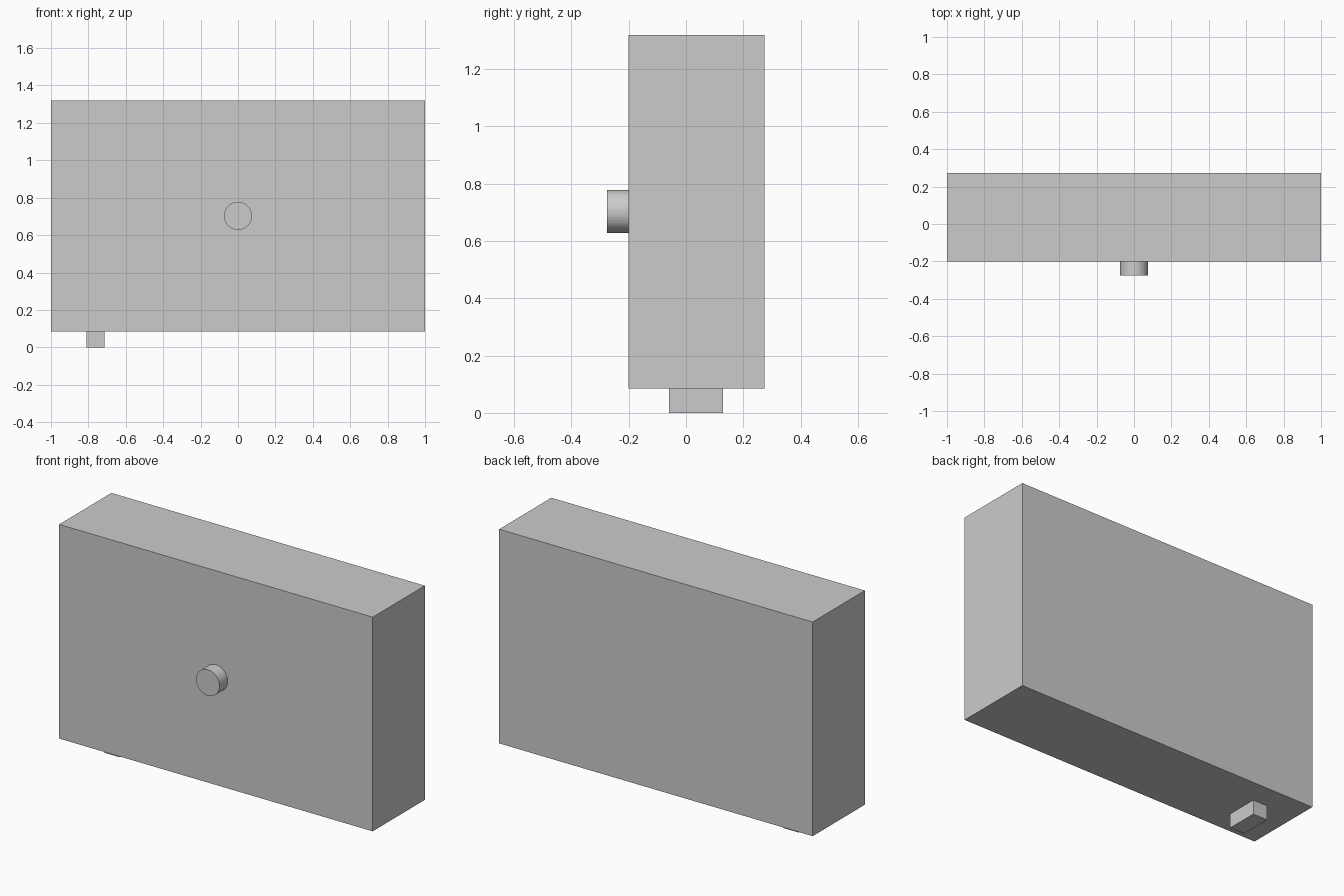
import bpy
from math import radians

if "Cube" in bpy.data.objects:
    bpy.data.objects.remove(bpy.data.objects["Cube"])


def box(name, lo, hi):
    """Axis-aligned box from its two opposite corners."""
    mid = [(a + b) / 2 for a, b in zip(lo, hi)]
    bpy.ops.mesh.primitive_cube_add(size=1, location=mid)
    ob = bpy.context.object
    ob.name = name
    ob.scale = [b - a for a, b in zip(lo, hi)]
    bpy.ops.object.transform_apply(location=False, rotation=False, scale=True)
    return ob


# Main slab
box("body", (-1, -0.201, 0.085), (1, 0.274, 1.32))

# Small block under the left end
box("foot", (-0.81, -0.06, 0), (-0.714, 0.13, 0.085))

# Round knob in the middle of the front face
bpy.ops.mesh.primitive_cylinder_add(vertices=48, radius=0.075, depth=0.074,
                                    location=(0, -0.238, 0.703),
                                    rotation=(radians(90), 0, 0))
bpy.context.object.name = "front_knob"
